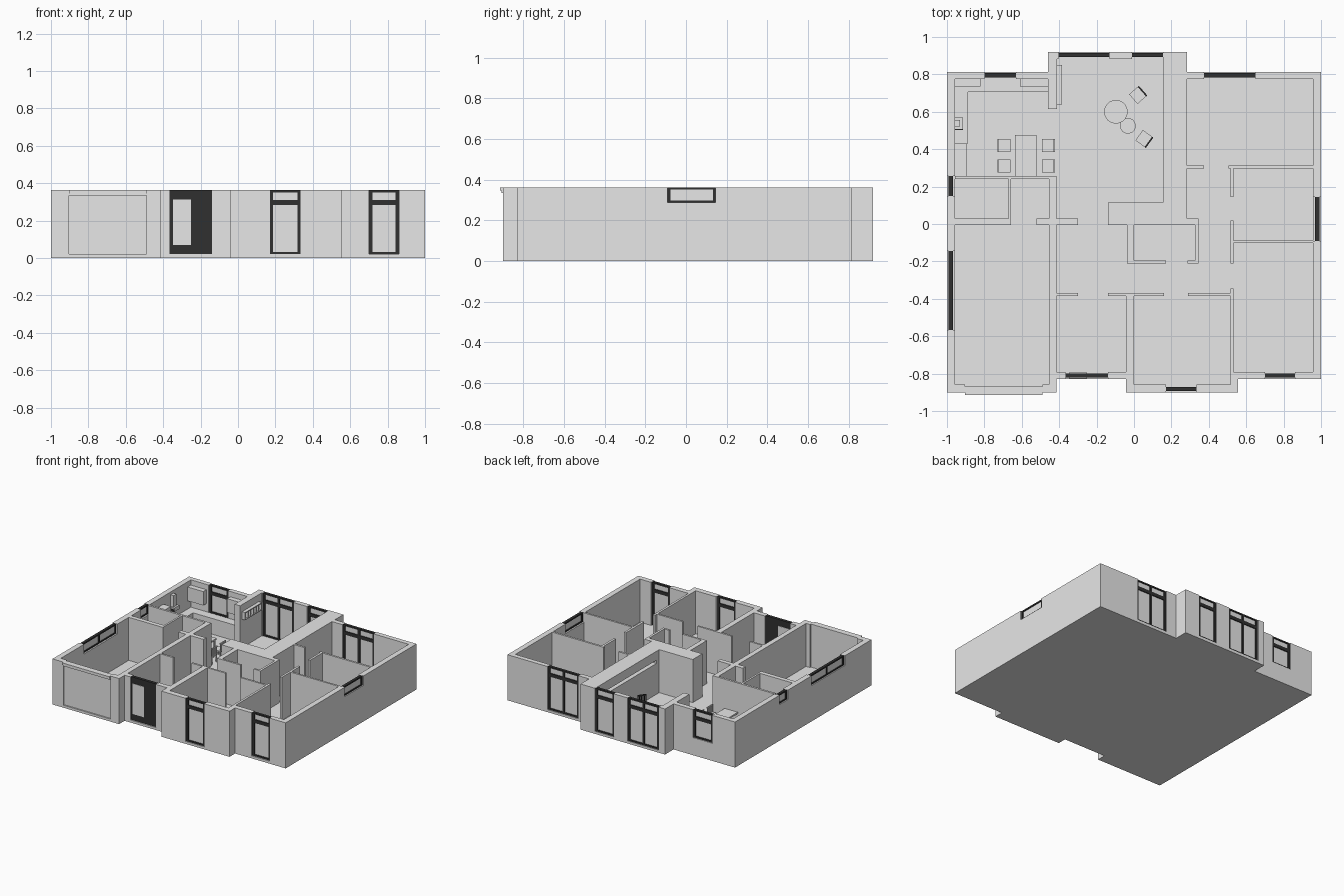
import bpy, bmesh, math
from mathutils import Matrix, Vector

if "Cube" in bpy.data.objects:
    bpy.data.objects.remove(bpy.data.objects["Cube"])

H, F = 0.362, 0.02          # wall top, floor top


def material(name, v):
    m = bpy.data.materials.new(name)
    m.diffuse_color = (v, v, v, 1)
    m.use_nodes = True
    m.node_tree.nodes["Principled BSDF"].inputs["Base Color"].default_value = m.diffuse_color
    return m


LIGHT = material("light_grey", 0.8)
DARK = material("dark_frame", 0.03)


def finish(name, bm, mat, loc=(0, 0, 0), rot=0):
    me = bpy.data.meshes.new(name)
    bm.to_mesh(me)
    bm.free()
    me.materials.append(mat)
    ob = bpy.data.objects.new(name, me)
    ob.location, ob.rotation_euler = loc, (0, 0, rot)
    bpy.context.collection.objects.link(ob)
    return ob


def boxes(name, items, mat=LIGHT, loc=(0, 0, 0), rot=0):
    """One object from boxes given as (x0, x1, y0, y1, z0, z1)."""
    bm = bmesh.new()
    for x0, x1, y0, y1, z0, z1 in items:
        m = Matrix.Translation(((x0 + x1) / 2, (y0 + y1) / 2, (z0 + z1) / 2))
        m = m @ Matrix.Diagonal((x1 - x0, y1 - y0, z1 - z0, 1))
        bmesh.ops.create_cube(bm, size=1, matrix=m)
    return finish(name, bm, mat, loc, rot)


def oriented(axis, a, b, c0, c1, z0, z1):
    return (a, b, c0, c1, z0, z1) if axis == "x" else (c0, c1, a, b, z0, z1)


def wall(name, axis, a, b, c0, c1, gaps=()):
    """Wall running along an axis; gaps (start, end, sill) are open to the top."""
    parts, p = [], a
    for g0, g1, sill in gaps:
        parts.append(oriented(axis, p, g0, c0, c1, F, H))
        if sill > F:
            parts.append(oriented(axis, g0, g1, c0, c1, F, sill))
        p = g1
    parts.append(oriented(axis, p, b, c0, c1, F, H))
    boxes(name, parts)


def window(name, axis, a, b, c, z0, cols=1, transom=True):
    w, d = (0.018 if z0 < 0.2 else 0.013), 0.011
    bars = [(a, b, z0, z0 + w * 0.7), (a, b, H - 0.011, H)]
    for i in range(cols + 1):
        x = a + (b - a - w) * i / cols
        bars.append((x, x + w, z0, H))
    if transom:
        bars.append((a, b, 0.283, 0.31))
    boxes(name + "_frame", [oriented(axis, p, q, c - d, c + d, r, s) for p, q, r, s in bars], DARK)
    boxes(name + "_glass", [oriented(axis, a + w / 2, b - w / 2, c - 0.004, c + 0.004, z0 + 0.005, H - 0.005)])


# Floor slab with the stepped outline
outline = [(-1, -.9), (-.415, -.9), (-.415, -.83), (-.043, -.83), (-.043, -.9), (.556, -.9),
           (.556, -.83), (1, -.83), (1, .813), (.283, .813), (.283, .92), (-.46, .92), (-.46, .813), (-1, .813)]
bm = bmesh.new()
face = bm.faces.new([bm.verts.new((x, y, 0)) for x, y in outline])
ext = bmesh.ops.extrude_face_region(bm, geom=[face])
bmesh.ops.translate(bm, vec=(0, 0, F), verts=[v for v in ext["geom"] if isinstance(v, bmesh.types.BMVert)])
bmesh.ops.recalc_face_normals(bm, faces=bm.faces)
finish("floor", bm, LIGHT)

# Outer walls
wall("kitchen_back_wall", "x", -1, -.46, .775, .813, [(-.80, -.63, .14)])
wall("living_back_wall", "x", -.46, .283, .882, .92, [(-.405, -.13, F), (-.01, .155, F)])
wall("bedroom_back_wall", "x", .283, 1, .775, .813, [(.375, .65, F)])
wall("right_wall", "y", -.79, .775, .957, 1, [(-.09, .145, .287)])
wall("front_right_wall", "x", .556, 1, -.83, -.79, [(.70, .86, F)])
wall("front_middle_wall", "x", 0, .515, -.9, -.857, [(.17, .335, F)])
wall("front_right_return", "y", -.9, -.79, .515, .556)
wall("front_middle_return", "y", -.9, -.385, -.043, 0)
wall("entry_wall", "x", -.415, -.043, -.83, -.79, [(-.365, -.14, F)])
wall("garage_front_wall", "x", -1, -.455, -.9, -.857, [(-.904, -.49, F)])
wall("left_wall", "y", -.857, .775, -1, -.957, [(-.567, -.145, .285), (.15, .257, .287)])

# Inner walls: axis, start, end, across start, across end
inner = [
    ("y", -.9, .257, -.455, -.415), ("x", -.957, -.455, .24, .257), ("x", -.52, -.455, -.005, .03),
    ("x", -.415, -.30, -.005, .03), ("x", -.957, -.657, -.005, .03), ("y", .03, .24, -.672, -.657),
    ("y", .615, .882, -.46, -.412), ("y", .06, .882, .215, .283), ("x", -.14, .283, -.005, .06),
    ("x", .283, .345, -.005, .03), ("x", -.415, -.30, -.385, -.37), ("x", -.14, .16, -.385, -.37),
    ("x", .29, .515, -.385, -.37), ("y", -.79, -.345, .515, .533), ("y", -.21, .02, .515, .533),
    ("x", .533, .957, -.102, -.087), ("x", .533, .957, .297, .313), ("y", .145, .313, .515, .533),
    ("x", .505, .515, .297, .313), ("x", .283, .375, .297, .313), ("y", -.21, -.005, -.037, 0),
    ("x", 0, .17, -.21, -.195), ("y", -.21, -.005, .327, .345), ("x", .285, .327, -.21, -.195),
]
for i, args in enumerate(inner):
    wall(f"inner_wall_{i + 1}", *args)

# Living room wall lining with a long slit niche
boxes("wall_lining", [(.155, .215, .06, .882, F, .265), (.155, .215, .06, .882, .29, H),
                      (.155, .215, .06, .15, .265, .29), (.155, .215, .78, .882, .265, .29),
                      (-.14, .155, .06, .115, F, H)])

# Windows
window("kitchen_window", "x", -.80, -.63, .795, .14)
window("living_window_double", "x", -.405, -.13, .903, F, 2)
window("living_window_single", "x", -.01, .155, .903, F)
window("bedroom_back_window", "x", .375, .65, .795, F, 2)
window("front_middle_window", "x", .17, .335, -.882, F)
window("front_right_window", "x", .70, .86, -.81, F)
window("bath_window", "y", -.09, .145, .98, .287, 1, False)
window("garage_window", "y", -.567, -.145, -.98, .285, 2, False)
window("utility_window", "y", .15, .257, -.98, .287, 1, False)

# Front door with a side light, garage door with a projecting header
boxes("front_door", [(-.365, -.14, -.822, -.798, F, H)], DARK)
boxes("front_door_glass", [(-.348, -.25, -.825, -.795, .07, .312)])
boxes("garage_door", [(-.904, -.49, -.89, -.868, F, .345)])
boxes("garage_header", [(-.904, -.49, -.908, -.868, .335, H), (-.904, -.49, -.915, -.908, .345, H)])

# Kitchen
boxes("kitchen_counter", [(-.957, -.46, .705, .775, F, .145), (-.957, -.888, .43, .705, F, .145)])
boxes("tall_cabinet", [(-.957, -.892, .257, .43, F, .30)])
boxes("upper_cabinets", [(-.957, -.82, .735, .775, .21, .32), (-.61, -.46, .735, .775, .21, .32)])
boxes("cooker_hood", [(-.957, -.915, .505, .57, .22, .25), (-.957, -.93, .52, .555, .25, .34)])
boxes("hood_trim", [(-.957, -.914, .503, .509, .222, .24)], DARK)

# Dining table and chairs
boxes("dining_table", [(-.635, -.52, .257, .475, .118, .13), (-.63, -.617, .455, .47, F, .118),
                       (-.538, -.525, .455, .47, F, .118)])


def chair(name, x, y, rot, back_mat):
    """Chair whose back is on its local +x side."""
    s, t = .034, .008
    legs = [(px, px + t, py, py + t, F, .075) for px in (-s, s - t) for py in (-s, s - t)]
    boxes(name + "_seat", legs + [(-s, s, -s, s, .075, .085)], LIGHT, (x, y, 0), rot)
    slats = [(s - .006, s, -s + i * .0124, -s + i * .0124 + .006, .085, .145) for i in range(6)]
    boxes(name + "_back", slats + [(s - .007, s + .001, -s, s, .137, .147)], back_mat, (x, y, 0), rot)


for i, y in enumerate((.31, .42)):
    chair(f"dining_chair_left_{i + 1}", -.694, y, math.pi, LIGHT)
    chair(f"dining_chair_right_{i + 1}", -.458, y, 0, LIGHT)
chair("armchair_back", .022, .69, math.radians(41), DARK)
chair("armchair_front", .055, .455, math.radians(-36), DARK)


# Round coffee tables: top, stem and foot
def round_table(name, x, y, r, h):
    bm = bmesh.new()
    for rad, z0, z1 in ((r, h - .01, h), (.01, F, h - .01), (r * .6, F, F + .006)):
        bmesh.ops.create_cone(bm, cap_ends=True, segments=32, radius1=rad, radius2=rad, depth=z1 - z0,
                              matrix=Matrix.Translation(Vector((x, y, (z0 + z1) / 2))))
    finish(name, bm, LIGHT)


round_table("coffee_table_large", -.097, .60, .063, .085)
round_table("coffee_table_small", -.033, .525, .042, .07)

# Wall shelf with open compartments
boxes("wall_shelf", [(-.412, -.385, .64, .85, .30, .306), (-.412, -.385, .64, .85, .245, .251)] +
      [(-.412, -.385, .64 + i * .034, .646 + i * .034, .251, .30) for i in range(7)])
